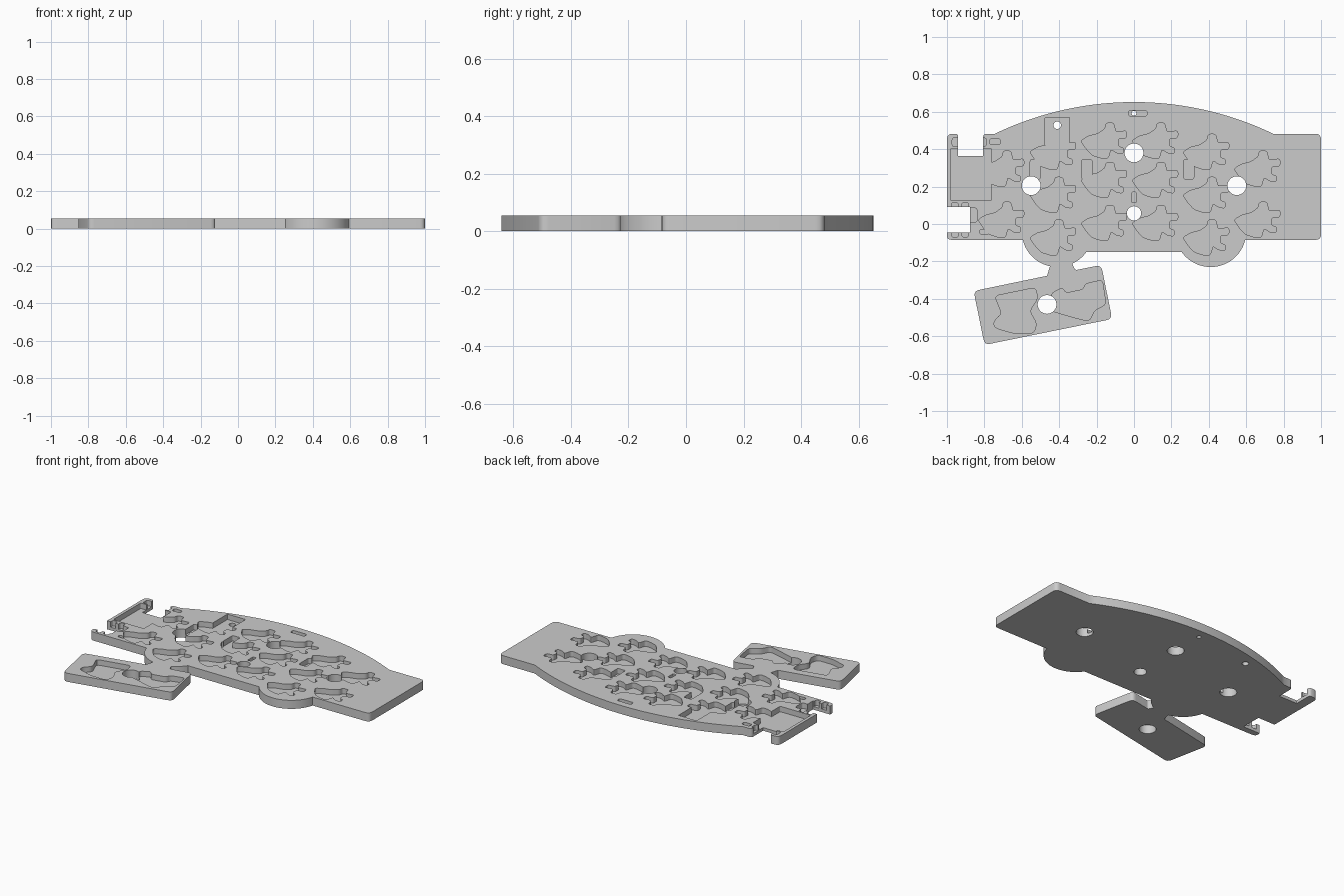
import bpy, bmesh, math
from mathutils import Vector, Matrix

cube = bpy.data.objects.get("Cube")
if cube:
    bpy.data.objects.remove(cube)

THICK, FLOOR = 0.055, 0.02

grey = bpy.data.materials.new("plate grey")
grey.use_nodes = True
tone = (0.6, 0.6, 0.6, 1)
grey.diffuse_color = tone
grey.node_tree.nodes["Principled BSDF"].inputs["Base Color"].default_value = tone


def arc(cx, cy, r, a0, a1, n=20):
    angles = [math.radians(a0 + (a1 - a0) * i / n) for i in range(n + 1)]
    return [(cx + r * math.cos(a), cy + r * math.sin(a)) for a in angles]


def rounded(points, default=0.0):
    """Round each corner (x, y, radius) with a short curve."""
    out = []
    for i, p in enumerate(points):
        r = p[2] if len(p) > 2 else default
        c = Vector(p[:2])
        if not r:
            out.append(c)
            continue
        a = Vector(points[i - 1][:2]) - c
        b = Vector(points[(i + 1) % len(points)][:2]) - c
        p0 = c + a.normalized() * min(r, a.length * 0.48)
        p1 = c + b.normalized() * min(r, b.length * 0.48)
        for k in range(5):
            t = k / 4
            out.append(p0 * (1 - t) ** 2 + c * 2 * t * (1 - t) + p1 * t * t)
    return out


def prism(name, outline, z0, z1):
    bm = bmesh.new()
    face = bm.faces.new([bm.verts.new((p[0], p[1], z0)) for p in outline])
    top = bmesh.ops.extrude_face_region(bm, geom=[face])["geom"]
    verts = [v for v in top if isinstance(v, bmesh.types.BMVert)]
    bmesh.ops.translate(bm, verts=verts, vec=(0, 0, z1 - z0))
    bmesh.ops.recalc_face_normals(bm, faces=bm.faces)
    mesh = bpy.data.meshes.new(name)
    bm.to_mesh(mesh)
    bm.free()
    mesh.materials.append(grey)
    obj = bpy.data.objects.new(name, mesh)
    bpy.context.collection.objects.link(obj)
    return obj


# Plate outline, counter-clockwise, with the hanging tilted tab
tilt = Matrix.Rotation(math.radians(11.5), 2)
tab = [tilt @ Vector(c) + Vector((-0.487, -0.433)) for c in
       ((-0.348, 0.147), (-0.348, -0.147), (0.348, -0.147), (0.348, 0.147))]
outline = [(-1, -0.085, 0.03)]
outline += arc(-0.41, -0.04, 0.19, 194, 258)
outline += [(-0.465, -0.277)] + [(c.x, c.y, 0.03) for c in tab] + [(-0.315, -0.247, 0.012)]
outline += arc(-0.41, -0.04, 0.19, 295, 325)
outline += arc(0.41, -0.04, 0.19, 215, 346, 36)
outline += [(1, -0.085, 0.03), (1, 0.482, 0.03)]
half, rise = 0.745, 0.17
big = (half ** 2 + rise ** 2) / (2 * rise)
sweep = math.degrees(math.asin(half / big))
outline += arc(0, 0.652 - big, big, 90 - sweep, 90 + sweep, 48)
outline += [(-0.807, 0.482, 0.02), (-0.807, 0.364), (-0.94, 0.364), (-0.94, 0.482, 0.015),
            (-1, 0.482, 0.03), (-1, 0.09), (-0.877, 0.09), (-0.877, -0.045), (-1, -0.045)]
plate = prism("base_plate", rounded(outline), 0, THICK)

cutters = []


def pocket(outline, floor=FLOOR):
    cutters.append(prism("pocket_cutter", outline, floor, THICK + 0.05))


def slot(x0, x1, y0, y1, r=0.012):
    pocket(rounded([(x0, y0), (x1, y0), (x1, y1), (x0, y1)], r))


def hole(x, y, r):
    pocket(arc(x, y, r, 0, 352.5, 47), -0.05)


# Repeated creature-shaped pocket, in hundredths from its left end and top
CREATURE = [(0, -9.5), (4, -7), (9, -5.8), (13, -3), (13.5, 0), (17.5, 0), (18.5, -4.5),
            (19.5, -4.8), (24.5, -4.2), (24.5, -8), (20, -8.2), (19.8, -12.5), (23, -13.5),
            (22.5, -16.5), (19, -16), (16, -13.8), (14.5, -19), (11, -18.8), (6, -17.2),
            (3, -14)]
columns = [(-0.834, (0.39, 0.117)), (-0.557, (0.48, 0.25, 0.022)),
           (-0.284, (0.54, 0.33, 0.1)), (-0.011, (0.54, 0.33, 0.1)),
           (0.262, (0.48, 0.25, 0.022)), (0.535, (0.39, 0.117))]
for x, tops in columns:
    for y in tops:
        pocket(rounded([(x + 0.01 * a, y + 0.01 * b) for a, b in CREATURE], 0.013))

# Link pockets between the creatures
slot(-0.475, -0.345, 0.42, 0.57, 0.005)
for x in (-0.555, -0.28, 0.265):
    slot(x, x + 0.055, 0.24, 0.345)
slot(-0.012, 0.012, 0.115, 0.17, 0.005)
slot(-0.03, 0.07, 0.577, 0.607)

# Recesses around the two side notches
slot(-0.98, -0.762, 0.125, 0.405, 0.008)
slot(-0.972, -0.93, 0.415, 0.46)
slot(-0.82, -0.79, 0.415, 0.46)
slot(-0.772, -0.715, 0.425, 0.455)
for x in (-0.975, -0.92):
    slot(x, x + 0.035, 0.08, 0.115)
    slot(x, x + 0.035, -0.07, -0.035)
slot(-0.885, -0.84, 0.01, 0.085)
slot(-0.825, -0.775, -0.055, -0.03)

# Two toy-shaped pockets on the tab
pocket(rounded([(-0.745, -0.385), (-0.525, -0.34), (-0.515, -0.4), (-0.56, -0.465),
                (-0.52, -0.53), (-0.535, -0.585), (-0.64, -0.585), (-0.745, -0.555),
                (-0.75, -0.52), (-0.705, -0.48)], 0.025))
pocket(rounded([(-0.445, -0.375), (-0.385, -0.34), (-0.365, -0.37), (-0.27, -0.35),
                (-0.26, -0.32), (-0.17, -0.3), (-0.15, -0.43), (-0.21, -0.46),
                (-0.24, -0.52), (-0.32, -0.5), (-0.44, -0.465), (-0.415, -0.42)], 0.02))

# Through holes
for spot in ((0, 0.38, 0.05), (-0.55, 0.205, 0.05), (0.55, 0.205, 0.05),
             (0, 0.057, 0.038), (-0.41, 0.528, 0.02), (0, 0.592, 0.013),
             (-0.465, -0.43, 0.05)):
    hole(*spot)

# Cut the plate, then drop the cutters
bpy.context.view_layer.objects.active = plate
plate.select_set(True)
for cutter in cutters:
    mod = plate.modifiers.new("cut", "BOOLEAN")
    mod.operation, mod.solver, mod.object = "DIFFERENCE", "EXACT", cutter
    bpy.ops.object.modifier_apply(modifier=mod.name)
    bpy.data.objects.remove(cutter)
bpy.ops.object.shade_smooth_by_angle(angle=math.radians(30))
